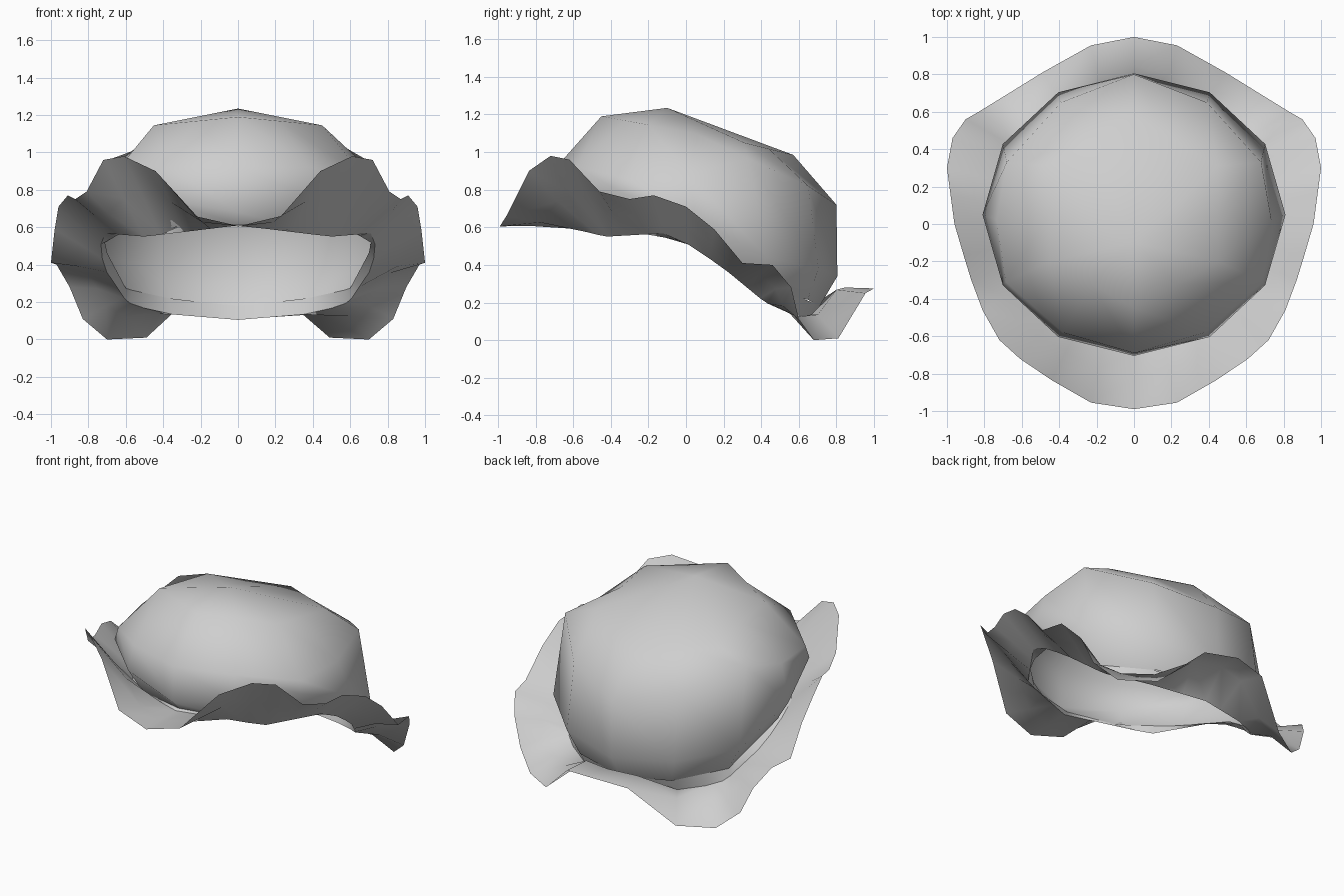
import bpy
import bmesh
from math import sin, cos, atan2, radians, pi

cube = bpy.data.objects.get("Cube")
if cube:
    bpy.data.objects.remove(cube, do_unlink=True)

felt = bpy.data.materials.new("light_grey_felt")
felt.use_nodes = True
grey = (0.62, 0.62, 0.62, 1.0)
felt.diffuse_color = grey
felt.node_tree.nodes["Principled BSDF"].inputs["Base Color"].default_value = grey
CENTRE_Y = 0.05


def mirror_ring(half):
    """Complete a ring from its front-to-back half, both ends on the centre line."""
    return half + [(-x, y, z) for x, y, z in reversed(half[1:-1])]


def blend(p, q, t):
    return tuple(a + (b - a) * t for a, b in zip(p, q))


def hex_half(points):
    """Add a point in the middle of each side of a coarse half ring."""
    half = [points[0]]
    for p, q in zip(points, points[1:]):
        half += [blend(p, q, 0.5), q]
    return half


def polar(degrees, r, z):
    a = radians(degrees)
    return (r * sin(a), CENTRE_Y - r * cos(a), z)


def sample(table, angle):
    """Point on a straight-sided ring given as (degrees, radius, height) rows."""
    for p, q in zip(table, table[1:]):
        if angle <= radians(q[0]) + 1e-4:
            break
    near = p[1] * sin(angle - radians(p[0]))
    far = q[1] * sin(radians(q[0]) - angle)
    return blend(polar(*p), polar(*q), near / (near + far))


def loft(name, rings, apex=None):
    """Skin closed rings in order, with an optional apex fan on the first."""
    bm = bmesh.new()
    loops = [[bm.verts.new(p) for p in ring] for ring in rings]
    n = len(loops[0])
    if apex:
        top = bm.verts.new(apex)
        for i in range(n):
            bm.faces.new((top, loops[0][i], loops[0][(i + 1) % n]))
    for a, b in zip(loops, loops[1:]):
        for i in range(n):
            j = (i + 1) % n
            bm.faces.new((a[i], b[i], b[j], a[j]))
    for f in bm.faces:
        f.smooth = True
    bmesh.ops.recalc_face_normals(bm, faces=bm.faces[:])
    if sum(f.normal.z * f.calc_area() for f in bm.faces) < 0:
        bmesh.ops.reverse_faces(bm, faces=bm.faces[:])
    mesh = bpy.data.meshes.new(name)
    bm.to_mesh(mesh)
    bm.free()
    mesh.materials.append(felt)
    obj = bpy.data.objects.new(name, mesh)
    bpy.context.collection.objects.link(obj)


# Seam at the foot of the crown, and the head opening below it
seam = [(0, 0.69, 0.615), (30, 0.68, 0.60), (60, 0.69, 0.585), (90, 0.725, 0.51),
        (120, 0.69, 0.27), (150, 0.69, 0.215), (180, 0.66, 0.18)]
opening = [(0, 0.72, 0.61), (46, 0.69, 0.55), (80, 0.75, 0.57), (101, 0.735, 0.39),
           (122, 0.70, 0.20), (141, 0.67, 0.14), (180, 0.64, 0.105)]

# Crown: roughly six-sided top widening to a twelve-sided wavy band
shoulder = hex_half([(0, -0.45, 1.19), (0.45, -0.20, 1.145),
                     (0.45, 0.31, 1.05), (0, 0.57, 0.985)])
upper = [(0, -0.69, 0.92), (0.38, -0.58, 0.92), (0.685, -0.31, 0.86),
         (0.735, 0.02, 0.88), (0.68, 0.33, 0.965), (0.39, 0.65, 0.82), (0, 0.80, 0.72)]
band = [(0.81 * sin(i * pi / 6), CENTRE_Y - 0.755 * cos(i * pi / 6), z)
        for i, z in enumerate([0.68, 0.75, 0.78, 0.65, 0.44, 0.38, 0.34])]
foot = [polar(*row) for row in seam]
loft("crown", [mirror_ring(r) for r in (shoulder, upper, band, foot)],
     apex=(0, -0.10, 1.235))

# Brim: wavy outer edge, from front to back
outer = [(0, -0.99, 0.605), (0.23, -0.955, 0.66), (0.44, -0.835, 0.90),
         (0.61, -0.72, 0.98), (0.72, -0.62, 0.96), (0.81, -0.46, 0.79),
         (0.87, -0.30, 0.75), (0.91, -0.17, 0.77), (0.96, 0.0, 0.71),
         (0.98, 0.15, 0.59), (1.0, 0.30, 0.41), (0.97, 0.46, 0.40),
         (0.90, 0.56, 0.28), (0.83, 0.60, 0.11), (0.70, 0.68, 0.0),
         (0.49, 0.81, 0.01), (0.23, 0.955, 0.25), (0, 1.0, 0.275)]
angles = [atan2(x, CENTRE_Y - y) for x, y, z in outer]
inner = [sample(opening, a) for a in angles]
# The middle swells upward towards the back
middle = []
for a, p, q in zip(angles, outer, inner):
    x, y, z = blend(p, q, 0.5)
    middle.append((x, y, z + 0.09 * min(cos(a), 0) ** 2))
loft("brim", [mirror_ring(r) for r in (outer, middle, inner)])

# Collar: narrow strip joining the brim to the crown
lip = [sample(seam, a) for a in angles]
loft("collar", [mirror_ring(inner), mirror_ring(lip)])
